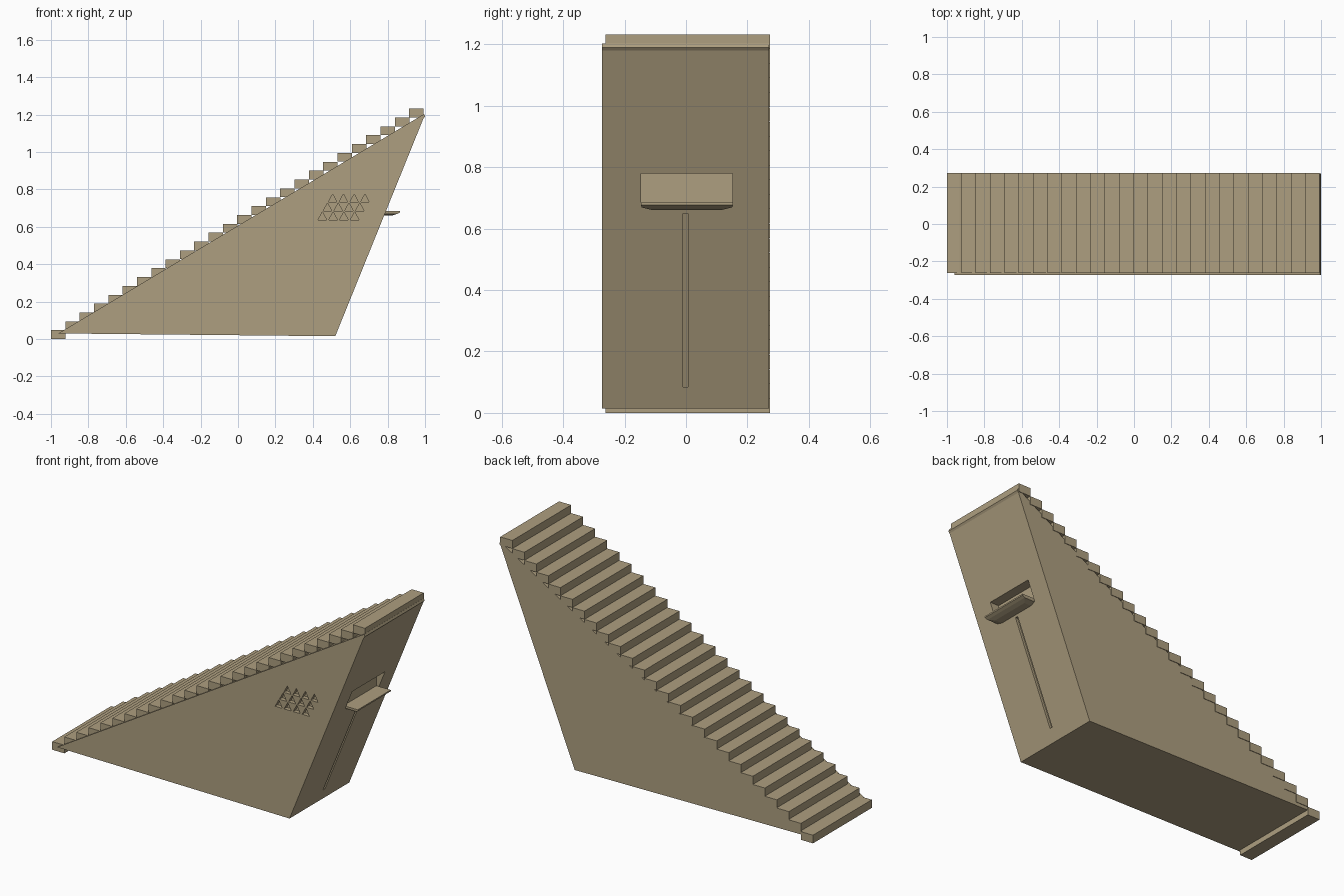
import bpy, bmesh

if "Cube" in bpy.data.objects:
    bpy.data.objects.remove(bpy.data.objects["Cube"])

stone = bpy.data.materials.new("tan_stone")
stone.diffuse_color = (0.42, 0.345, 0.215, 1)
stone.use_nodes = True
stone.node_tree.nodes["Principled BSDF"].inputs["Base Color"].default_value = stone.diffuse_color


def finish(name, bm):
    bmesh.ops.recalc_face_normals(bm, faces=bm.faces)
    me = bpy.data.meshes.new(name)
    bm.to_mesh(me)
    bm.free()
    me.materials.append(stone)
    ob = bpy.data.objects.new(name, me)
    bpy.context.collection.objects.link(ob)
    return ob


def loft(bm, rings):
    """Skin a list of equal-length point rings and cap both ends."""
    vs = [[bm.verts.new(p) for p in r] for r in rings]
    n = len(vs[0])
    for a, b in zip(vs, vs[1:]):
        for i in range(n):
            j = (i + 1) % n
            bm.faces.new((a[i], a[j], b[j], b[i]))
    bm.faces.new(vs[0])
    bm.faces.new(vs[-1])


def prism(bm, profile, y0, y1):
    loft(bm, [[(x, y, z) for x, z in profile] for y in (y0, y1)])


def slope_x(z):
    """x of the leaning rear wall at height z."""
    return 0.52 + (z - 0.015) * 0.405


# wedge-shaped body
bm = bmesh.new()
prism(bm, [(-0.96, 0.03), (0.52, 0.015), (slope_x(1.18), 1.18),
           (1.0, 1.19), (0.995, 1.203)], -0.274, 0.27)
body = finish("wedge_body", bm)

# cutters: triangular vents, window recess, thin groove
bm = bmesh.new()
for row in range(3):
    for col in range(4):
        x = 0.451 + 0.0275 * row + 0.0575 * col
        z = 0.637 + 0.0475 * row
        prism(bm, [(x - 0.023, z), (x + 0.023, z), (x, z + 0.043)], -0.3, -0.25)
prism(bm, [(0.775, 0.68), (0.9, 0.68), (0.9, 0.78), (0.775, 0.78)], -0.146, 0.152)
lo, hi = 0.085, 0.65
prism(bm, [(slope_x(lo) - 0.015, lo), (slope_x(lo) + 0.03, lo),
           (slope_x(hi) + 0.03, hi), (slope_x(hi) - 0.015, hi)], -0.01, 0.007)
cutter = finish("recess_cutter", bm)
cutter.hide_render = True

mod = body.modifiers.new("recesses", "BOOLEAN")
mod.operation = "DIFFERENCE"
mod.solver = "EXACT"
mod.object = cutter
bpy.context.view_layer.objects.active = body
bpy.ops.object.modifier_apply(modifier=mod.name)
bpy.data.objects.remove(cutter)

# window ledge with tapered underside
bm = bmesh.new()
loft(bm, [[(0.76, 0.003 - w, z), (x, 0.003 - w, z),
           (x, 0.003 + w, z), (0.76, 0.003 + w, z)]
          for z, x, w in ((0.661, 0.825, 0.115), (0.669, 0.85, 0.147),
                          (0.677, 0.866, 0.15), (0.685, 0.866, 0.15))])
finish("window_ledge", bm)

# staircase of 26 blocks
bm = bmesh.new()
for i in range(26):
    x, z = -1 + 0.0766 * i, 0.0474 * i
    prism(bm, [(x, z), (x + 0.0772, z), (x + 0.0772, z + 0.047), (x, z + 0.047)],
          -0.262, 0.273)
finish("stair_steps", bm)
